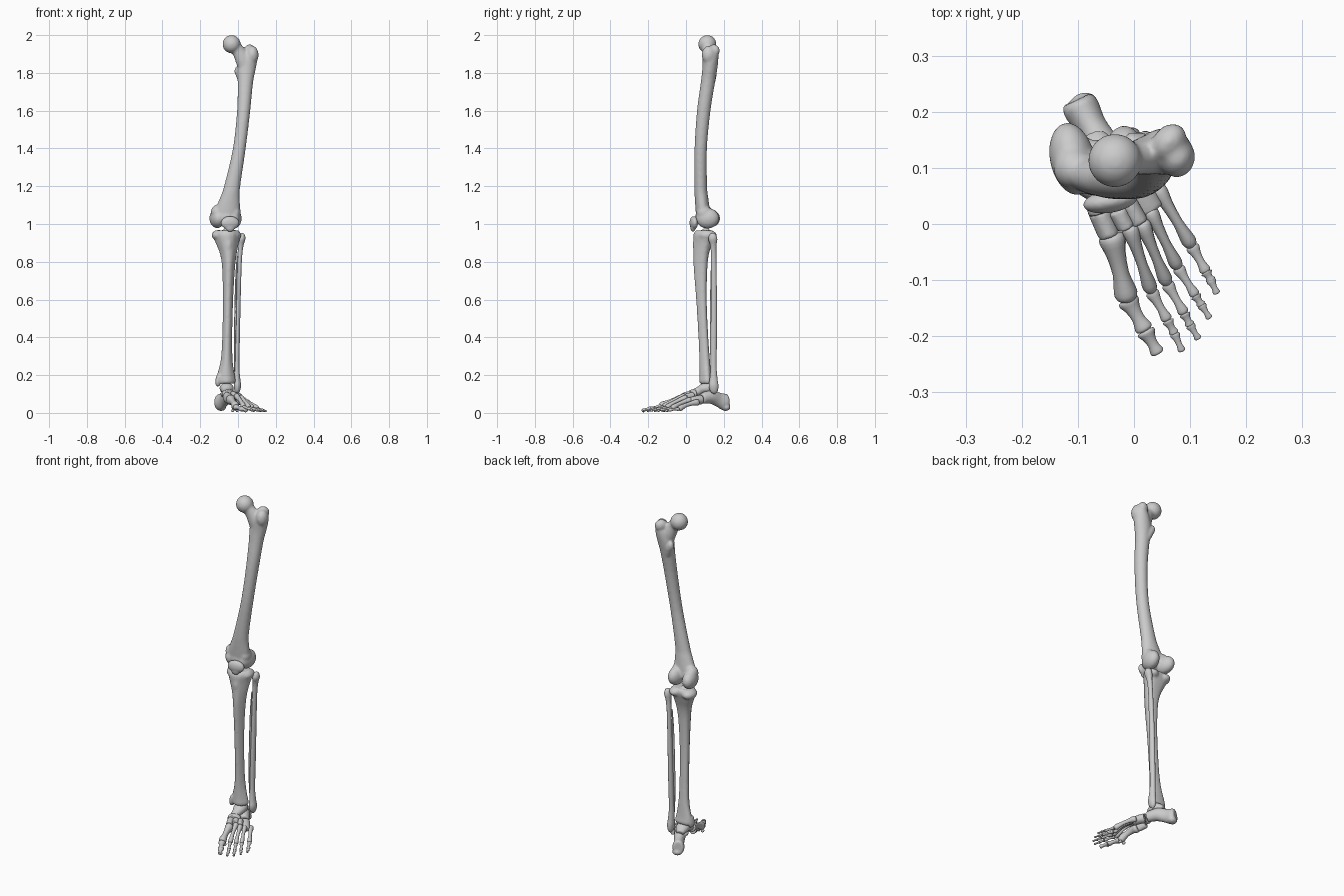
import bpy, bmesh, math
from mathutils import Vector, Matrix

UP = Vector((0, 0, 1))


def spline(rows, sub):
    """Catmull-Rom through rows of numbers."""
    out = []
    for i in range(len(rows) - 1):
        a, b, c, d = rows[max(i - 1, 0)], rows[i], rows[i + 1], rows[min(i + 2, len(rows) - 1)]
        for k in range(sub):
            t = k / sub
            out.append([0.5 * (2 * q + (r - p) * t + (2 * p - 5 * q + 4 * r - s) * t * t
                               + (3 * q - p - 3 * r + s) * t ** 3) for p, q, r, s in zip(a, b, c, d)])
    return out + [list(rows[-1])]


def loft(bm, rows, flat=False, n=18, sub=4, tri=0.0):
    """Skin rings (x, y, z, width radius, depth radius); flat keeps rings level."""
    rows = spline(rows, sub)
    rings = []
    for i, (x, y, z, a, b) in enumerate(rows):
        side, norm = Vector((1, 0, 0)), Vector((0, 1, 0))
        if not flat:
            tan = Vector(rows[min(i + 1, len(rows) - 1)][:3]) - Vector(rows[max(i - 1, 0)][:3])
            side = tan.cross(UP).normalized()
            norm = side.cross(tan).normalized()
        ring = []
        for k in range(n):
            th = 2 * math.pi * k / n
            f = 1 + tri * math.cos(3 * (th + math.pi / 2))
            ring.append(bm.verts.new(Vector((x, y, z)) + side * (a * f * math.cos(th)) + norm * (b * f * math.sin(th))))
        rings.append(ring)
    for r, s in zip(rings, rings[1:]):
        for k in range(n):
            bm.faces.new((r[k], r[(k + 1) % n], s[(k + 1) % n], s[k]))
    bm.faces.new(rings[0][::-1])
    bm.faces.new(rings[-1])


def blob(bm, x, y, z, a, b, c, turn=0):
    m = Matrix.Translation((x, y, z)) @ Matrix.Rotation(math.radians(turn), 4, 'Z') @ Matrix.Diagonal((a, b, c, 1))
    bmesh.ops.create_uvsphere(bm, u_segments=24, v_segments=16, radius=1, matrix=m)


def finish(bm, name, voxel=0, smooth=4):
    bmesh.ops.recalc_face_normals(bm, faces=bm.faces)
    me = bpy.data.meshes.new(name)
    bm.to_mesh(me)
    bm.free()
    ob = bpy.data.objects.new(name, me)
    bpy.context.collection.objects.link(ob)
    me.polygons.foreach_set("use_smooth", [True] * len(me.polygons))
    if voxel:
        r = ob.modifiers.new("fuse", 'REMESH')
        r.mode, r.voxel_size, r.use_smooth_shade = 'VOXEL', voxel, True
        s = ob.modifiers.new("soften", 'SMOOTH')
        s.factor, s.iterations = 0.5, smooth
    return ob


# thigh bone: shaft, neck, head, trochanters, condyles
bm = bmesh.new()
loft(bm, [(-.06, .092, 1.03, .068, .038), (-.054, .088, 1.08, .066, .038), (-.043, .082, 1.14, .052, .036),
          (-.031, .078, 1.2, .043, .034), (.007, .078, 1.4, .034, .033), (.03, .094, 1.6, .035, .036),
          (.039, .116, 1.75, .041, .038), (.045, .126, 1.82, .049, .04), (.06, .13, 1.88, .043, .042),
          (.07, .132, 1.92, .028, .036), (.07, .134, 1.935, .018, .028)], flat=True)
loft(bm, [(-.03, .113, 1.948, .034, .036), (.0, .117, 1.918, .03, .035), (.03, .124, 1.87, .036, .045),
          (.048, .128, 1.82, .036, .045)])
blob(bm, -.034, .113, 1.952, .048, .048, .048)
blob(bm, .062, .146, 1.917, .028, .036, .034, -40)
blob(bm, .076, .12, 1.895, .033, .037, .048)
# lesser trochanter runs into the shaft
loft(bm, [(-.004, .148, 1.815, .014, .016), (.008, .142, 1.8, .022, .024), (.028, .13, 1.75, .024, .024)])
blob(bm, -.003, .147, 1.81, .016, .017, .026)
blob(bm, -.11, .116, 1.03, .04, .066, .052, 12)
blob(bm, -.02, .114, 1.03, .039, .062, .054, -5)
blob(bm, -.108, .1, 1.062, .036, .038, .04)
blob(bm, -.015, .095, 1.06, .03, .038, .04)
blob(bm, -.06, .085, 1.035, .055, .036, .045)
finish(bm, "thigh_bone", .006, 6)

# kneecap
bm = bmesh.new()
blob(bm, -.042, .041, 1.006, .05, .021, .036, 10)
blob(bm, -.042, .037, .988, .028, .014, .03, 10)
finish(bm, "kneecap", .005)

# shin bone: triangular shaft, plateau, tuberosity, inner ankle
bm = bmesh.new()
loft(bm, [(-.06, .1, .966, .06, .045), (-.06, .1, .945, .074, .056), (-.057, .093, .9, .06, .05),
          (-.051, .084, .84, .043, .041), (-.05, .08, .76, .033, .036), (-.053, .084, .6, .027, .028),
          (-.057, .094, .4, .026, .026), (-.06, .101, .28, .031, .028), (-.064, .105, .2, .046, .031),
          (-.063, .107, .17, .05, .034), (-.063, .107, .156, .046, .031)], flat=True, tri=.1)
blob(bm, -.102, .112, .94, .038, .05, .028)
blob(bm, -.02, .115, .94, .037, .049, .028)
blob(bm, -.062, .105, .968, .014, .018, .014)
blob(bm, -.05, .054, .89, .019, .018, .045)
loft(bm, [(-.1, .1, .2, .014, .022), (-.107, .1, .165, .014, .024), (-.106, .1, .14, .01, .018)], flat=True)
finish(bm, "shin_bone", .006, 5)

# calf bone
bm = bmesh.new()
loft(bm, [(.022, .142, .952, .004, .004), (.021, .142, .944, .014, .016), (.02, .142, .92, .019, .024),
          (.014, .145, .88, .014, .016), (.008, .147, .8, .012, .014), (.001, .148, .6, .013, .016),
          (-.004, .147, .4, .014, .017), (-.007, .146, .25, .014, .016), (-.005, .146, .18, .017, .021),
          (-.003, .146, .145, .019, .026), (-.004, .148, .115, .014, .02), (-.005, .15, .1, .004, .005)], flat=True)
finish(bm, "calf_bone")

# thin ridge between the two lower leg bones
bm = bmesh.new()
loft(bm, [(-.004, .137, .83, .003, .003), (-.01, .136, .7, .005, .007), (-.014, .135, .5, .006, .009),
          (-.017, .134, .35, .005, .007), (-.018, .134, .22, .002, .003)], flat=True, n=10)
finish(bm, "calf_bone_ridge")

# heel bone
bm = bmesh.new()
loft(bm, [(-.102, .222, .056, .027, .038), (-.094, .206, .057, .033, .045), (-.075, .172, .07, .028, .038),
          (-.05, .13, .085, .032, .036), (-.018, .085, .076, .026, .028)])
blob(bm, -.066, .115, .1, .028, .024, .018)
blob(bm, -.09, .21, .03, .028, .024, .02, 30)
finish(bm, "heel_bone", .005)

# ankle bone
bm = bmesh.new()
loft(bm, [(-.072, .158, .115, .022, .016), (-.063, .128, .129, .036, .028), (-.058, .095, .129, .036, .028),
          (-.058, .068, .115, .026, .023), (-.057, .044, .106, .026, .022)])
finish(bm, "ankle_bone", .005)

# midfoot bones
for name, rows in {
    "boat_bone": [(-.053, .048, .1, .037, .026), (-.045, .023, .098, .037, .024)],
    "cuboid_bone": [(-.008, .08, .07, .027, .026), (.012, .05, .066, .027, .024), (.028, .022, .06, .027, .021)],
    "inner_wedge": [(-.062, .024, .084, .021, .028), (-.044, -.02, .074, .02, .03)],
    "middle_wedge": [(-.03, .025, .097, .017, .02), (-.013, -.008, .09, .016, .02)],
    "outer_wedge": [(-.012, .04, .09, .017, .022), (.01, .001, .082, .017, .021)],
}.items():
    bm = bmesh.new()
    loft(bm, rows)
    finish(bm, name, .004, 3)


# long bones of the foot, waisted with rounded ends
SHAPE = [(0, .5), (.02, .95), (.12, 1.05), (.3, .8), (.6, .68), (.82, .92), (.92, 1.0), (.98, .8), (1, .4)]


def long_bone(name, p, q, r, tall=1.0, taper=1.0, sag=0.0):
    p, q = Vector(p), Vector(q)
    rows = []
    for t, s in SHAPE:
        c = p.lerp(q, t) + UP * sag * math.sin(math.pi * t)
        w = r * s * (1 + (taper - 1) * t)
        rows.append((*c, w, w * tall))
    bm = bmesh.new()
    loft(bm, rows, n=14, sub=2)
    finish(bm, name)


# each ray: radius, then base, knuckle and toe joints
rays = [
    (.023, [(-.041, -.018, .07), (-.012, -.134, .03), (.02, -.19, .02), (.043, -.231, .011)]),
    (.0145, [(-.009, -.003, .088), (.031, -.12, .03), (.06, -.172, .02), (.072, -.195, .014), (.086, -.227, .009)]),
    (.014, [(.013, .004, .08), (.059, -.106, .026), (.09, -.16, .018), (.1, -.18, .013), (.115, -.205, .008)]),
    (.0135, [(.027, .026, .068), (.078, -.077, .023), (.11, -.128, .016), (.12, -.144, .012), (.135, -.168, .008)]),
    (.0145, [(.04, .066, .056), (.103, -.039, .02), (.129, -.086, .014), (.137, -.1, .011), (.148, -.124, .008)]),
]
for i, (r, pts) in enumerate(rays, 1):
    for j, (p, q) in enumerate(zip(pts, pts[1:])):
        if j == 0:
            long_bone(f"metatarsal_{i}", p, q, r, 1.15, .9, .008)
        else:
            last = j == len(pts) - 2
            long_bone(f"toe_{i}_segment_{j}", p, q, r * (.9 - .1 * j), .8, .75 if last else .85, .002)

# small round bones under the big toe knuckle
for k, x in enumerate((-.028, -.004)):
    bm = bmesh.new()
    blob(bm, x, -.118, .012, .008, .011, .008)
    finish(bm, f"big_toe_pebble_{k + 1}")
